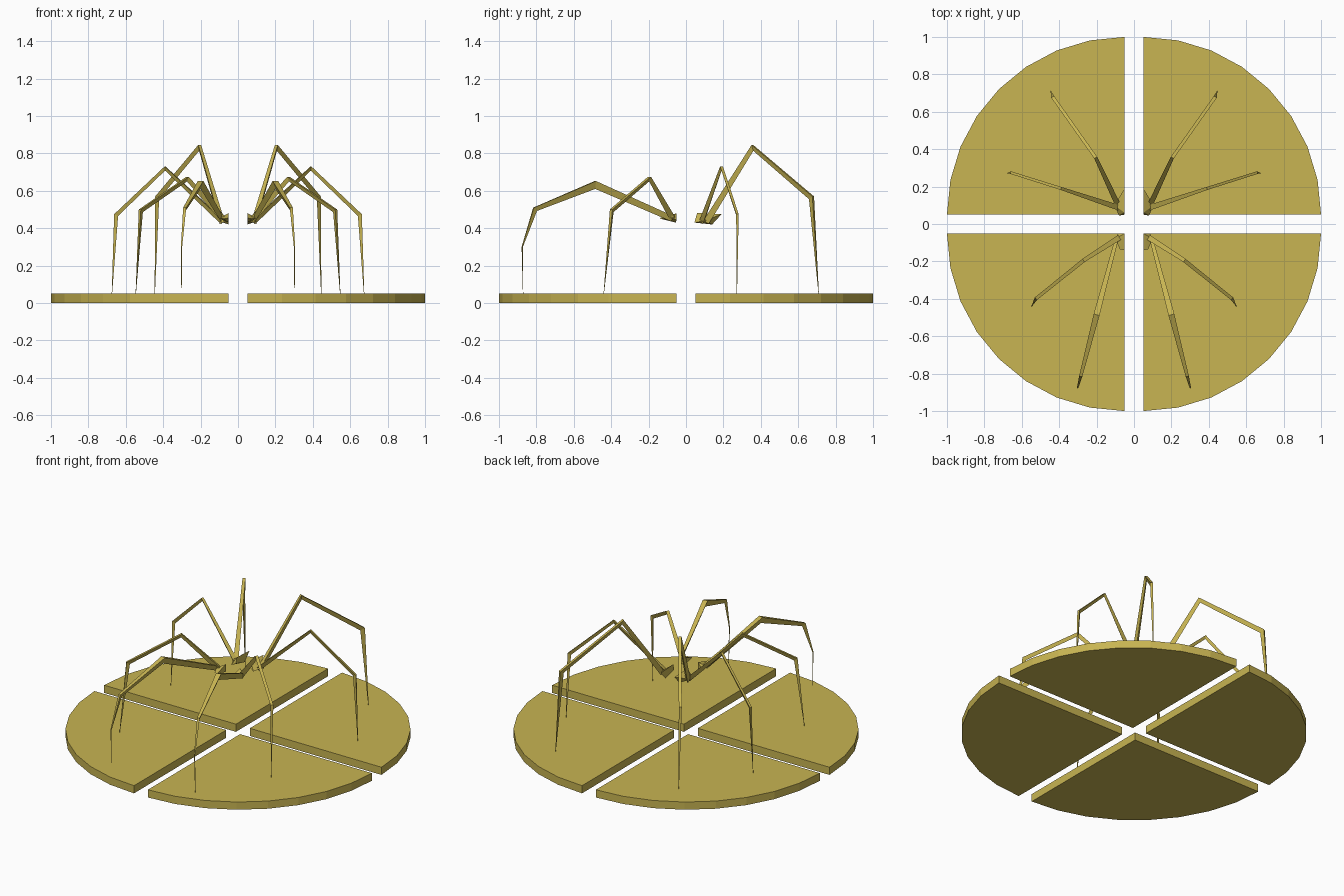
import bpy, bmesh, math
from mathutils import Vector

if "Cube" in bpy.data.objects:
    bpy.data.objects.remove(bpy.data.objects["Cube"])

mat = bpy.data.materials.new("ochre")
mat.diffuse_color = (0.58, 0.46, 0.085, 1)
mat.use_nodes = True
mat.node_tree.nodes["Principled BSDF"].inputs["Base Color"].default_value = mat.diffuse_color


def finish(name, bm, mirror_y=False):
    bmesh.ops.recalc_face_normals(bm, faces=bm.faces)
    me = bpy.data.meshes.new(name)
    bm.to_mesh(me)
    bm.free()
    me.materials.append(mat)
    ob = bpy.data.objects.new(name, me)
    bpy.context.collection.objects.link(ob)
    mod = ob.modifiers.new("mirror", 'MIRROR')
    mod.use_axis = (True, mirror_y, False)
    mod.use_mirror_merge = False
    return ob


def leg(name, path, widths, depths):
    """Triangular tapering sweep: flat outer face, ridge on the inner side."""
    pts = [Vector(p) for p in path]
    flat = pts[-1] - pts[0]
    side = Vector((-flat.y, flat.x, 0)).normalized()
    bm = bmesh.new()
    rings = []
    for i, p in enumerate(pts):
        tan = Vector((0, 0, 0))
        if i > 0:
            tan += (p - pts[i - 1]).normalized()
        if i < len(pts) - 1:
            tan += (pts[i + 1] - p).normalized()
        out = tan.cross(side).normalized()
        w = side * widths[i] / 2
        rings.append([bm.verts.new(q) for q in (p - w, p + w, p - out * depths[i])])
    for a, b in zip(rings, rings[1:]):
        for k in range(3):
            n = (k + 1) % 3
            bm.faces.new((a[k], a[n], b[n], b[k]))
    bm.faces.new(rings[0])
    bm.faces.new(rings[-1])
    return finish(name, bm)


def chunk(name, points):
    bm = bmesh.new()
    for p in points:
        bm.verts.new(p)
    bmesh.ops.convex_hull(bm, input=bm.verts)
    return finish(name, bm)


# quarter-disc base plates
bm = bmesh.new()
outline = [(0.05, 0.05)] + [(0.05 + 0.95 * math.cos(i * math.pi / 16),
                             0.05 + 0.95 * math.sin(i * math.pi / 16)) for i in range(9)]
face = bm.faces.new([bm.verts.new((x, y, 0)) for x, y in outline])
ext = bmesh.ops.extrude_face_region(bm, geom=[face])
bmesh.ops.translate(bm, vec=(0, 0, 0.05),
                    verts=[v for v in ext["geom"] if isinstance(v, bmesh.types.BMVert)])
finish("base_plates", bm, mirror_y=True)

# legs, back to front
leg("back_leg",
    [(0.085, 0.10, 0.44), (0.205, 0.355, 0.845), (0.435, 0.68, 0.57), (0.445, 0.71, 0.05)],
    (0.03, 0.018, 0.018, 0.002), (0.03, 0.032, 0.03, 0.002))
leg("rear_middle_leg",
    [(0.075, 0.085, 0.44), (0.39, 0.19, 0.73), (0.66, 0.275, 0.475), (0.675, 0.272, 0.05)],
    (0.03, 0.016, 0.014, 0.002), (0.025, 0.022, 0.022, 0.002))
leg("front_middle_leg",
    [(0.075, -0.07, 0.46), (0.27, -0.195, 0.675), (0.525, -0.40, 0.50), (0.547, -0.44, 0.05)],
    (0.03, 0.02, 0.018, 0.002), (0.03, 0.025, 0.025, 0.002))
leg("front_leg",
    [(0.09, -0.07, 0.465), (0.20, -0.485, 0.652), (0.285, -0.815, 0.51),
     (0.302, -0.878, 0.30), (0.302, -0.872, 0.05)],
    (0.018, 0.032, 0.017, 0.007, 0.002), (0.03, 0.042, 0.026, 0.006, 0.002))

# small body joints the legs grow from
chunk("rear_hip", [(0.05, 0.19, 0.475), (0.05, 0.06, 0.482), (0.05, 0.05, 0.445),
                   (0.05, 0.14, 0.42), (0.105, 0.10, 0.44), (0.08, 0.045, 0.43),
                   (0.075, 0.08, 0.46)])
chunk("front_hip", [(0.05, -0.05, 0.48), (0.05, -0.055, 0.43), (0.05, -0.14, 0.455),
                    (0.075, -0.135, 0.45), (0.10, -0.08, 0.455), (0.085, -0.05, 0.445)])
